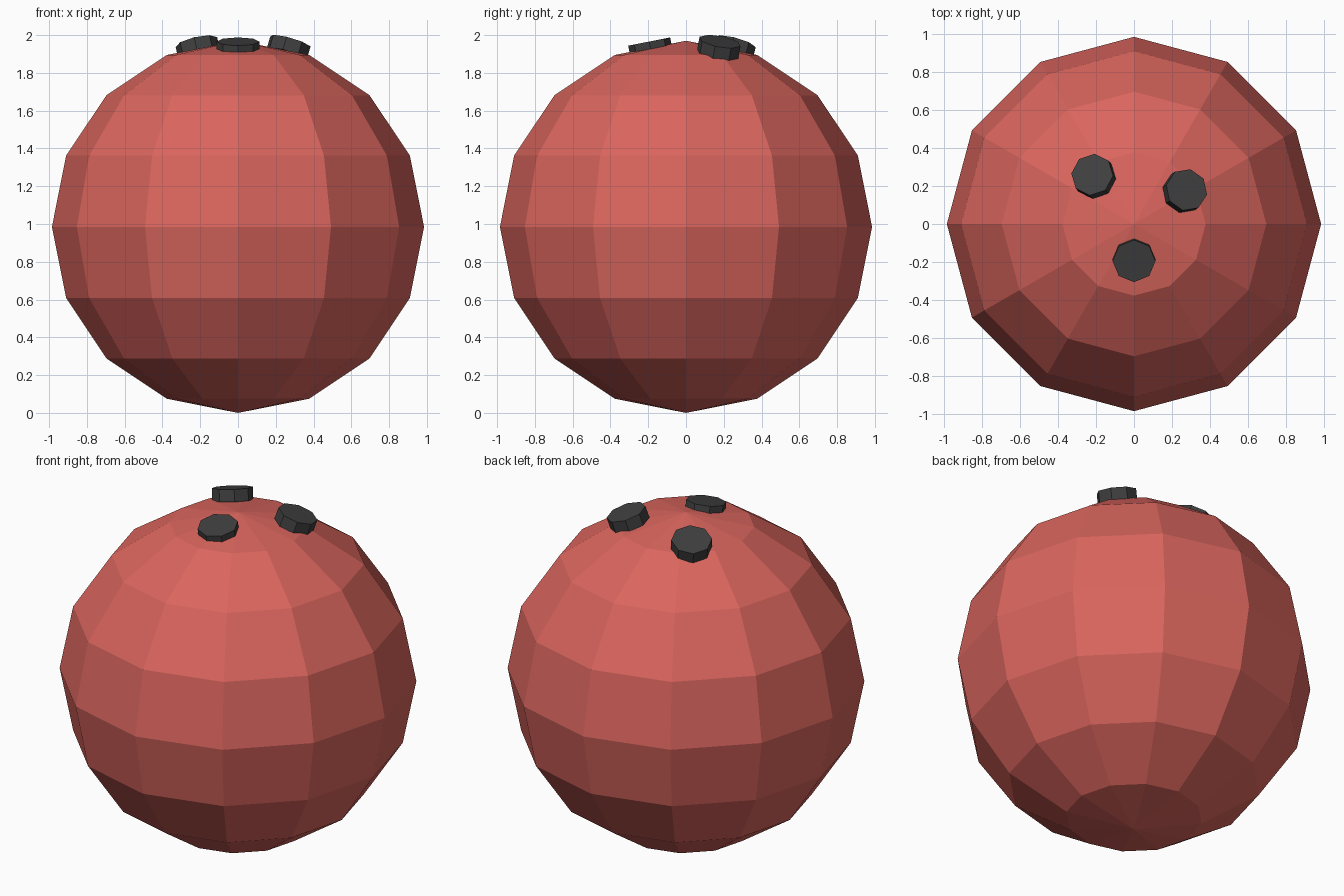
import bpy
from math import asin, atan2, hypot
from mathutils import Matrix, Vector

if "Cube" in bpy.data.objects:
    bpy.data.objects.remove(bpy.data.objects["Cube"], do_unlink=True)


def material(name, rgb):
    mat = bpy.data.materials.new(name)
    mat.use_nodes = True
    color = (*rgb, 1.0)
    mat.diffuse_color = color
    mat.node_tree.nodes["Principled BSDF"].inputs["Base Color"].default_value = color
    return mat


red = material("coral red", (0.70, 0.13, 0.11))
charcoal = material("charcoal", (0.05, 0.05, 0.05))

RADIUS = 0.985
CENTRE = Vector((0, 0, RADIUS))

# Faceted ball
bpy.ops.mesh.primitive_uv_sphere_add(segments=12, ring_count=8, radius=RADIUS, location=CENTRE)
ball = bpy.context.object
ball.name = "ball"
ball.data.materials.append(red)


def finger_disc(name, x, y, top):
    """Octagonal disc facing straight out from the ball, its top at distance top."""
    depth = 0.07
    tilt = asin(hypot(x, y) / top)
    turn = Matrix.Rotation(atan2(y, x), 4, "Z") @ Matrix.Rotation(tilt, 4, "Y")
    bpy.ops.mesh.primitive_cylinder_add(vertices=8, radius=0.113, depth=depth)
    disc = bpy.context.object
    disc.name = name
    disc.matrix_world = Matrix.Translation(CENTRE) @ turn @ Matrix.Translation((0, 0, top - depth / 2))
    disc.data.materials.append(charcoal)


# Finger hole discs
finger_disc("thumb_hole", 0, -0.195, 1.0)
finger_disc("right_finger_hole", -0.22, 0.26, 1.035)
finger_disc("left_finger_hole", 0.277, 0.18, 1.035)
